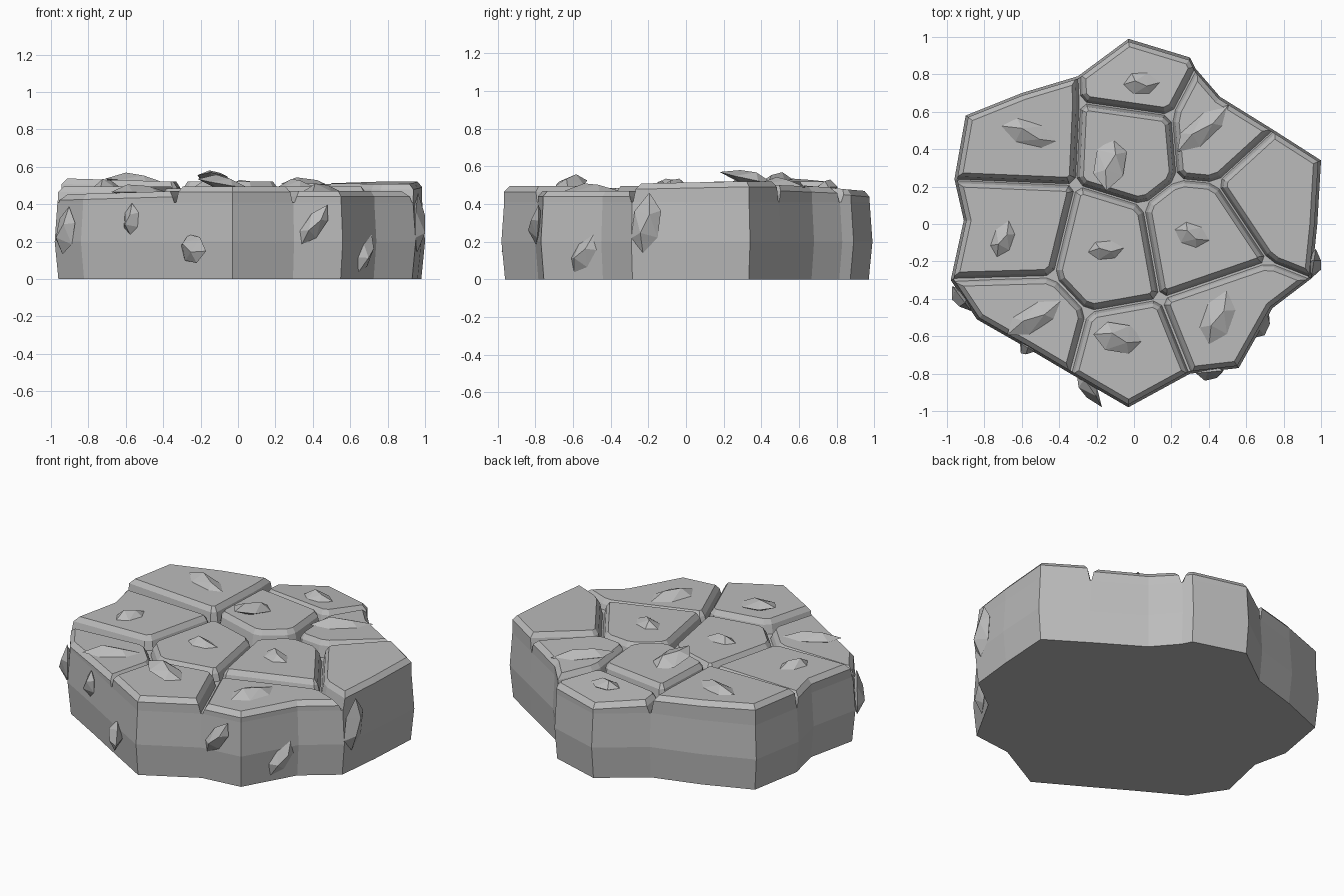
import bpy, bmesh, math
from mathutils import Vector, Matrix

cube = bpy.data.objects.get("Cube")
if cube:
    bpy.data.objects.remove(cube, do_unlink=True)

stone = bpy.data.materials.new("grey stone")
stone.use_nodes = True
GREY = (0.5, 0.5, 0.5, 1)
stone.diffuse_color = GREY
bsdf = stone.node_tree.nodes["Principled BSDF"]
bsdf.inputs["Base Color"].default_value = GREY
bsdf.inputs["Roughness"].default_value = 0.9


def finish(bm, name):
    bmesh.ops.recalc_face_normals(bm, faces=bm.faces)
    mesh = bpy.data.meshes.new(name)
    bm.to_mesh(mesh)
    bm.free()
    mesh.materials.append(stone)
    obj = bpy.data.objects.new(name, mesh)
    bpy.context.scene.collection.objects.link(obj)
    return obj


def loft(name, rings):
    """Closed solid through rings of equal point count."""
    bm = bmesh.new()
    loops = [[bm.verts.new(p) for p in ring] for ring in rings]
    n = len(loops[0])
    for low, high in zip(loops, loops[1:]):
        for i in range(n):
            j = (i + 1) % n
            bm.faces.new((low[i], low[j], high[j], high[i]))
    bm.faces.new(loops[0])
    bm.faces.new(loops[-1])
    return finish(bm, name)


# Rim of the disc, clockwise, and the joints where cracks meet
rim = [Vector(p) for p in (
    (-.03, .99), (.30, .89), (.33, .83), (.46, .68), (.75, .50), (1, .34), (.98, 0),
    (.95, -.29), (.74, -.45), (.56, -.77), (.30, -.80), (-.03, -.98), (-.34, -.80),
    (-.56, -.67), (-.84, -.51), (-.98, -.30), (-.91, .02), (-.96, .24), (-.90, .58),
    (-.60, .70), (-.30, .79))]
joints = [Vector(p) for p in (
    (-.29, .65), (.20, .58), (.23, .24), (.05, .10), (-.31, .21),
    (-.43, -.28), (-.25, -.47), (.14, -.40), (.72, -.20), (.44, .22))]
N = len(rim)
TOP = 0.985
FLOOR = 0.41
points = [p * TOP for p in rim] + joints

# Base disc, slightly bulged at mid height
loft("base_disc", [[(p.x * s, p.y * s, z) for p in rim]
                   for s, z in ((.98, 0), (1, .2), (TOP, FLOOR))])


def outline(cell):
    """Cell corners with the crack joints cut off; flags mark rim edges."""
    out, flags = [], []
    n = len(cell)
    for k, i in enumerate(cell):
        before, after = cell[k - 1], cell[(k + 1) % n]
        p = points[i]
        if i >= N:
            out.append(p + (points[before] - p).normalized() * .035)
            flags.append(False)
            out.append(p + (points[after] - p).normalized() * .035)
            flags.append(False)
        else:
            out.append(p)
            flags.append(after < N)
    return out, flags


def inset(poly, flags, crack, edge):
    """Move each edge inward, by its own amount for cracks and rim."""
    result = []
    n = len(poly)
    for i, p in enumerate(poly):
        a = (p - poly[i - 1]).normalized()
        b = (poly[(i + 1) % n] - p).normalized()
        na, nb = Vector((a.y, -a.x)), Vector((b.y, -b.x))
        oa = edge if flags[i - 1] else crack
        ob = edge if flags[i] else crack
        det = na.x * nb.y - na.y * nb.x
        if abs(det) < .05:
            result.append(p + na * oa)
        else:
            result.append(p + Vector((oa * nb.y - ob * na.y, ob * na.x - oa * nb.x)) / det)
    return result


# Slabs: name, corner indices, height, slope in x, slope in y
slabs = [
    ("back_slab", (0, 1, 2, 22, 21, 20), .555, 0, -.09),
    ("back_right_slab", (17, 18, 19, 20, 21, 25), .51, -.03, 0),
    ("upper_centre_slab", (21, 22, 23, 24, 25), .52, 0, 0),
    ("back_left_slab", (2, 3, 4, 30, 23, 22), .52, 0, -.04),
    ("left_slab", (4, 5, 6, 7, 29, 30), .50, .015, .02),
    ("left_centre_slab", (23, 30, 29, 28, 24), .495, 0, 0),
    ("lower_centre_slab", (25, 24, 28, 27, 26), .485, 0, 0),
    ("right_slab", (15, 16, 17, 25, 26), .495, 0, 0),
    ("front_right_slab", (12, 13, 14, 15, 26, 27), .48, .03, 0),
    ("front_slab", (10, 11, 12, 27, 28), .495, 0, 0),
    ("front_left_slab", (7, 8, 9, 10, 28, 29), .47, 0, 0),
]
for name, cell, height, sx, sy in slabs:
    poly, flags = outline(cell)

    def lift(ring, drop):
        return [(p.x, p.y, height + sx * p.x + sy * p.y - drop) for p in ring]

    loft(name, [[(p.x, p.y, FLOOR - .02) for p in poly],
                lift(inset(poly, flags, .018, 0), .03),
                lift(inset(poly, flags, .038, .025), 0)])


def shard(name, loc, normal, angle, length, width, height, pitch=0):
    """Faceted stone chip: six-sided girdle with a slanted ridge."""
    bm = bmesh.new()
    girdle = ((-.5, -.1), (-.3, .42), (.15, .5), (.5, .12), (.25, -.42), (-.2, -.5))
    corners = [(x, y, 0) for x, y in girdle]
    corners += [(-.18, .1, 1), (.15, -.08, .8), (0, 0, -1)]
    for x, y, z in corners:
        bm.verts.new((x * length, y * width, z * height))
    bmesh.ops.convex_hull(bm, input=bm.verts)
    n = Vector(normal).normalized()
    side = Vector((1, 0, 0)) if n.z > .9 else Vector((0, 0, 1)).cross(n).normalized()
    frame = Matrix((side, n.cross(side), n)).transposed().to_4x4()
    turn = (Matrix.Rotation(math.radians(angle), 4, 'Z')
            @ Matrix.Rotation(math.radians(pitch), 4, 'Y'))
    bm.transform(Matrix.Translation(loc) @ frame @ turn)
    finish(bm, name)


# Chips lying on the slabs: x, y, z, angle, length, width, pitch
top_chips = [
    (-.55, .48, .525, -20, .33, .13, 4), (.04, .75, .49, -5, .19, .12, 0),
    (-.13, .32, .54, 255, .29, .17, -12), (.37, .51, .50, 38, .37, .13, 3),
    (-.70, -.08, .495, 65, .20, .11, 0), (-.15, -.14, .485, 0, .19, .10, 0),
    (.31, -.06, .495, -25, .19, .12, 0), (-.53, -.50, .465, 28, .35, .13, 0),
    (-.08, -.61, .51, -15, .28, .16, 10), (.45, -.50, .47, 65, .30, .16, 0)]
for k, (x, y, z, angle, length, width, pitch) in enumerate(top_chips):
    shard(f"top_chip_{k + 1}", (x, y, z), (0, 0, 1), angle, length, width, .04, pitch)

# Chips stuck in the wall: location, outward direction, angle, length, width, pitch
wall_chips = [
    ((-.92, -.40, .26), (-.8, -.6, 0), 70, .26, .15, 0),
    ((-.57, -.66, .32), (-.5, -.85, 0), 80, .17, .09, 0),
    ((-.24, -.88, .16), (-.5, -.85, 0), -15, .24, .15, -25),
    ((.41, -.79, .29), (.1, -1, 0), 52, .25, .10, 0),
    ((.68, -.54, .14), (.85, -.55, 0), 52, .24, .12, 0),
    ((.96, -.21, .30), (1, -.15, 0), 78, .32, .15, 0)]
for k, (loc, normal, angle, length, width, pitch) in enumerate(wall_chips):
    shard(f"wall_chip_{k + 1}", loc, normal, angle, length, width, .045, pitch)
